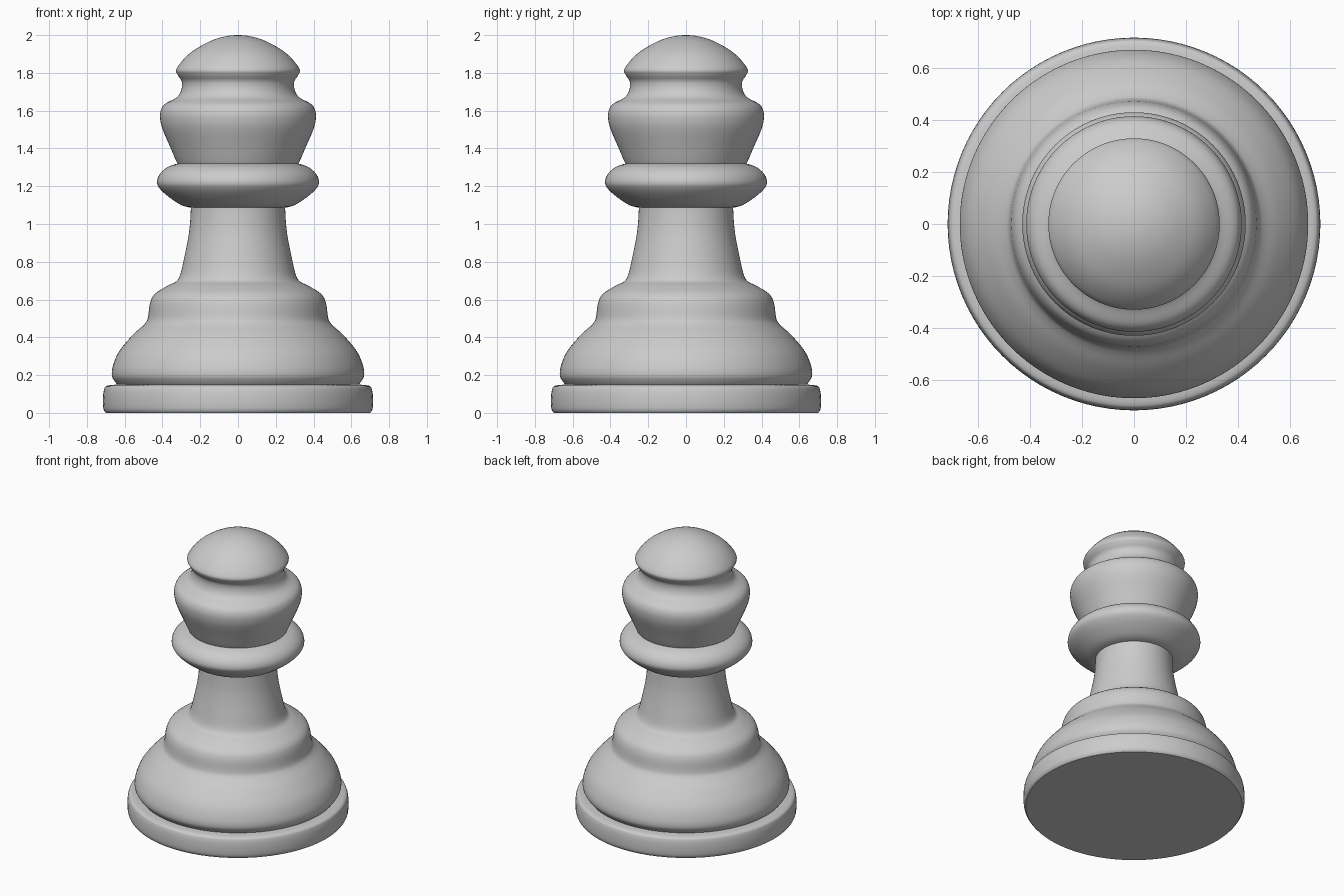
import bpy, bmesh, math
from mathutils import Matrix, Vector

cube = bpy.data.objects.get("Cube")
if cube:
    bpy.data.objects.remove(cube, do_unlink=True)

SEGMENTS = 96

grey = bpy.data.materials.new("plain grey")
grey.use_nodes = True
colour = (0.6, 0.6, 0.6, 1)
grey.diffuse_color = colour
grey.node_tree.nodes["Principled BSDF"].inputs["Base Color"].default_value = colour


def smooth_profile(points, steps=4):
    """Catmull-Rom curve through (radius, height) points."""
    pts = [Vector(p) for p in points]
    pts = [pts[0]] + pts + [pts[-1]]
    out = []
    for a, b, c, d in zip(pts, pts[1:], pts[2:], pts[3:]):
        for i in range(steps):
            t = i / steps
            out.append(0.5 * (2 * b + (c - a) * t + (2 * a - 5 * b + 4 * c - d) * t * t
                              + (3 * b - a - 3 * c + d) * t ** 3))
    return out + [pts[-1]]


def lathe(name, points, steps=4):
    """Turn a profile, listed from bottom to top, round the z axis."""
    bm = bmesh.new()
    rings = []
    for r, z in smooth_profile(points, steps):
        if r < 0.001:
            rings.append([bm.verts.new((0, 0, z))])
            continue
        rings.append([bm.verts.new((r * math.cos(a), r * math.sin(a), z))
                      for a in (math.tau * i / SEGMENTS for i in range(SEGMENTS))])
    for low, high in zip(rings, rings[1:]):
        for i in range(SEGMENTS):
            j = (i + 1) % SEGMENTS
            if len(high) == 1:
                bm.faces.new((low[i], low[j], high[0]))
            else:
                bm.faces.new((low[i], low[j], high[j], high[i]))
    # Flat caps close the ends
    bm.faces.new(rings[0][::-1])
    if len(rings[-1]) > 1:
        bm.faces.new(rings[-1])
    mesh = bpy.data.meshes.new(name)
    bm.to_mesh(mesh)
    bm.free()
    mesh.materials.append(grey)
    obj = bpy.data.objects.new(name, mesh)
    bpy.context.collection.objects.link(obj)
    bpy.ops.object.select_all(action="DESELECT")
    obj.select_set(True)
    bpy.context.view_layer.objects.active = obj
    bpy.ops.object.shade_smooth_by_angle(angle=math.radians(40))
    return obj


# Round foot plate
lathe("base_disc", [(0.70, 0), (0.712, 0.02), (0.715, 0.07), (0.71, 0.12),
                    (0.695, 0.143), (0.64, 0.15)])

# Domed foot, stepped shoulder and neck
lathe("body", [(0.63, 0.14), (0.655, 0.17), (0.668, 0.2), (0.662, 0.25), (0.63, 0.325),
               (0.56, 0.41), (0.5, 0.465), (0.478, 0.5), (0.466, 0.58), (0.44, 0.63),
               (0.37, 0.675), (0.315, 0.71), (0.285, 0.82), (0.26, 0.95),
               (0.251, 1.05), (0.25, 1.12)])

# Ring under the head
lathe("collar", [(0.24, 1.085), (0.3, 1.1), (0.375, 1.15), (0.42, 1.195), (0.428, 1.23),
                 (0.41, 1.27), (0.365, 1.305), (0.3, 1.325)])

# Bowl of the head, waist and domed cap
lathe("head", [(0.31, 1.3), (0.328, 1.335), (0.36, 1.41), (0.395, 1.49), (0.41, 1.54),
               (0.412, 1.59), (0.39, 1.633), (0.325, 1.67), (0.3, 1.71), (0.298, 1.755),
               (0.32, 1.79), (0.324, 1.825), (0.254, 1.905), (0.148, 1.968),
               (0.06, 1.995), (0, 2.0)])
